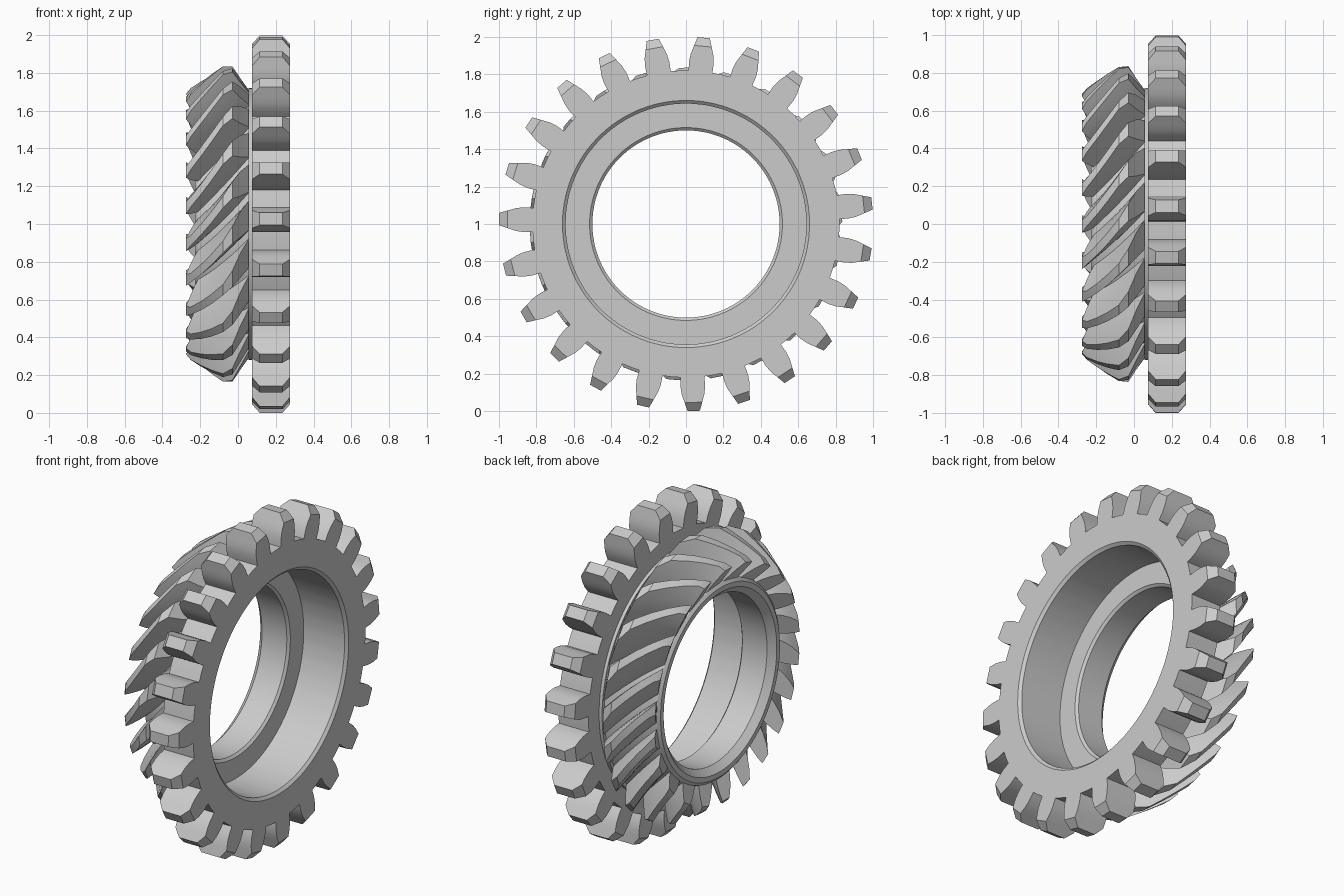
import bpy, bmesh, math

if "Cube" in bpy.data.objects:
    bpy.data.objects.remove(bpy.data.objects["Cube"])

steel = bpy.data.materials.new("steel_grey")
steel.diffuse_color = (0.6, 0.6, 0.6, 1)
steel.use_nodes = True
steel.node_tree.nodes["Principled BSDF"].inputs["Base Color"].default_value = steel.diffuse_color


def polar(x, r, a):
    """Point at radius r around the axle, which lies along x at height 1."""
    return (x, r * math.cos(a), 1 + r * math.sin(a))


def finish(bm, name):
    bmesh.ops.recalc_face_normals(bm, faces=bm.faces)
    me = bpy.data.meshes.new(name)
    bm.to_mesh(me)
    bm.free()
    ob = bpy.data.objects.new(name, me)
    bpy.context.collection.objects.link(ob)
    me.materials.append(steel)
    bpy.ops.object.select_all(action='DESELECT')
    ob.select_set(True)
    bpy.context.view_layer.objects.active = ob
    bpy.ops.object.shade_smooth_by_angle(angle=math.radians(25))
    return ob


def loft(bm, rings, cyclic=False, caps=False):
    """Join rings of equal point count with quads."""
    rows = [[bm.verts.new(p) for p in ring] for ring in rings]
    n = len(rows[0])
    pairs = list(zip(rows, rows[1:])) + ([(rows[-1], rows[0])] if cyclic else [])
    for a, b in pairs:
        for i in range(n):
            j = (i + 1) % n
            bm.faces.new((a[i], a[j], b[j], b[i]))
    if caps:
        bm.faces.new(rows[0])
        bm.faces.new(rows[-1])


# Spur gear: toothed outline with chamfered tips around a wide bore
SPUR_TEETH = 23
ROOT = 0.82
FLANK = [(0.82, 0.064), (0.84, 0.065), (0.87, 0.066), (0.91, 0.061), (0.945, 0.050)]


def spur_outline(tip, tip_half):
    pts = []
    flank = [(r, w / r) for r, w in FLANK + [(tip, tip_half)]]
    pitch = 2 * math.pi / SPUR_TEETH
    for k in range(SPUR_TEETH):
        c = math.radians(6.3) + k * pitch
        pts += [(r, c - w) for r, w in flank]
        pts += [(r, c + w) for r, w in reversed(flank)]
        pts.append((ROOT, c + pitch / 2))
    return pts


full = spur_outline(1.0, 0.033)
cut = spur_outline(0.955, 0.047)
rings = [[polar(x, r, a) for r, a in prof]
         for x, prof in ((0.075, cut), (0.115, full), (0.235, full), (0.275, cut))]
rings += [[polar(x, r, a) for _, a in full]
          for x, r in ((0.275, 0.66), (0.26, 0.643), (-0.02, 0.643),
                       (-0.02, 0.659), (0.075, 0.659))]
bm = bmesh.new()
loft(bm, rings, cyclic=True)
finish(bm, "spur_gear")

# Hub: conical body, neck and stepped bore as one turned section
section = [(-0.228, 0.538), (-0.228, 0.568), (-0.215, 0.585), (0.055, 0.70),
           (0.055, 0.72), (0.08, 0.72), (0.08, 0.65), (-0.012, 0.65),
           (-0.012, 0.515), (-0.025, 0.50), (-0.19, 0.50)]
bm = bmesh.new()
SEG = 128
loft(bm, [[polar(x, r, 2 * math.pi * i / SEG) for i in range(SEG)]
          for x, r in section], cyclic=True)
finish(bm, "hub")

# Spiral bevel teeth: twisted along the cone, with a dished inner end
# and an outer end trimmed by a back cone
BEVEL_TEETH = 22
TIP = [(-0.275, 0.69), (-0.25, 0.72), (-0.195, 0.757), (-0.14, 0.794),
       (-0.08, 0.835), (-0.03, 0.835), (0.012, 0.773), (0.055, 0.712)]
TWIST = math.radians(88)


def bevel_section(x, tip, centre):
    lean = 0.6 * max(0, (-0.08 - x) / 0.195)
    root = 0.552 + 0.42 * (x + lean * 0.11 + 0.275)
    height = 0.72 + 0.68 * (x + 0.25) - root
    low, high = [], []
    for s in (0, 0.33, 0.67, 1):
        r = root + s * (tip - root)
        px = x + lean * (tip - r)
        t = (r - root) / height
        w = 0.112 - 0.035 * t - 0.040 * t * t
        c = centre - TWIST * (px + 0.03)
        low.append(polar(px, r, c - w))
        high.append(polar(px, r, c + w))
    return low + high[::-1]


bm = bmesh.new()
for k in range(BEVEL_TEETH):
    centre = math.radians(184) + 2 * math.pi * k / BEVEL_TEETH
    loft(bm, [bevel_section(x, tip, centre) for x, tip in TIP], caps=True)
finish(bm, "bevel_teeth")
